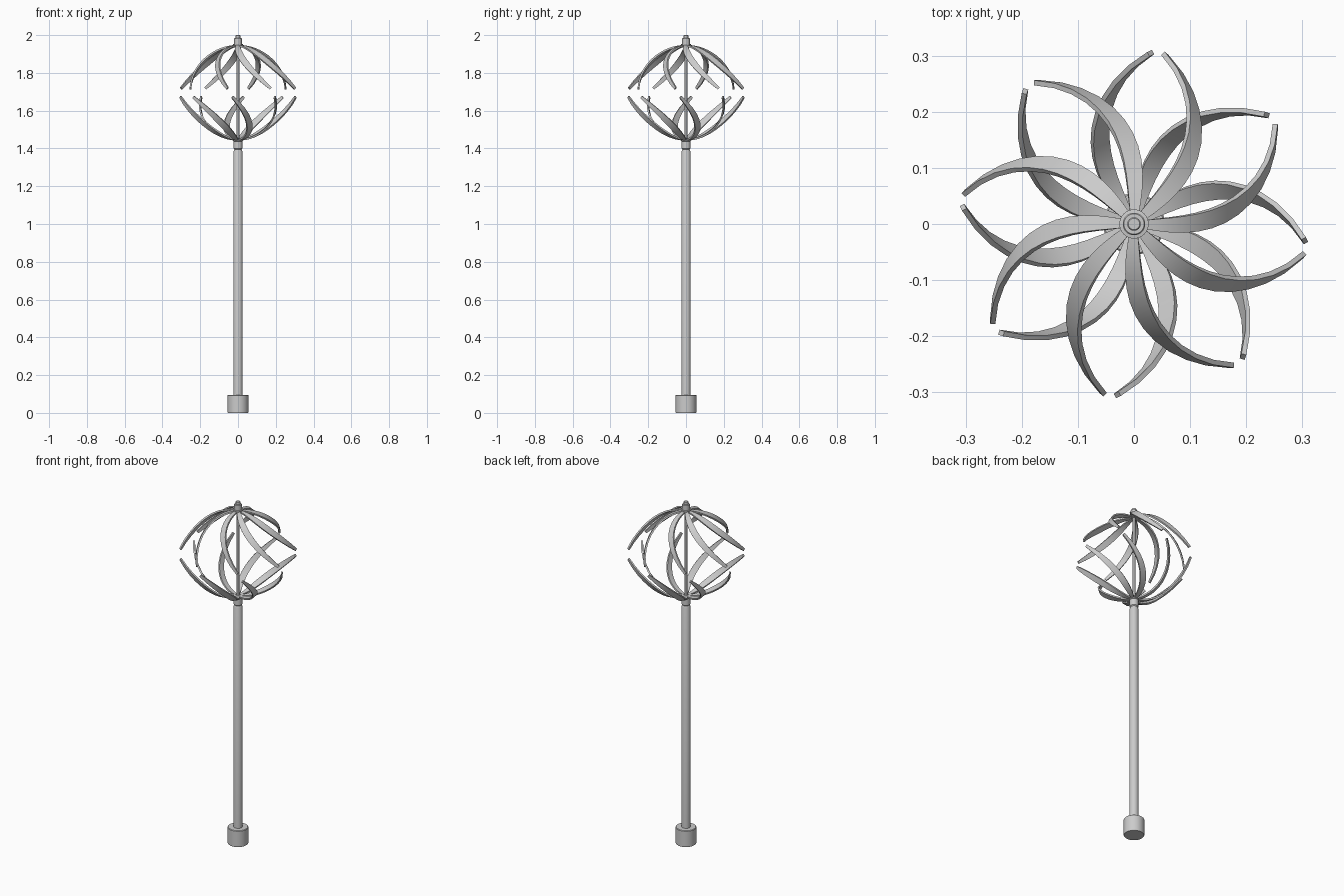
import bpy, bmesh
from math import sin, cos, pi, radians
from mathutils import Vector

if "Cube" in bpy.data.objects:
    bpy.data.objects.remove(bpy.data.objects["Cube"])

ZC, HALF = 1.695, 0.249              # mid height of the globe, height to blade roots
REACH, DROP = 0.306, 2.42            # blade reach and parabolic droop
SWEEP, TWIST = 37, 45                # sweep around the axis, pitch at the tip (degrees)
STEPS = 12


def finish(name, bm, angle=30):
    bmesh.ops.recalc_face_normals(bm, faces=bm.faces)
    me = bpy.data.meshes.new(name)
    bm.to_mesh(me)
    bm.free()
    ob = bpy.data.objects.new(name, me)
    bpy.context.collection.objects.link(ob)
    bpy.ops.object.select_all(action='DESELECT')
    ob.select_set(True)
    bpy.context.view_layer.objects.active = ob
    bpy.ops.object.shade_smooth_by_angle(angle=radians(angle))
    return ob


def lathe(name, profile, sides=32):
    """Closed solid of revolution from (radius, z) points."""
    bm = bmesh.new()
    rings = [[bm.verts.new((r * cos(2 * pi * i / sides), r * sin(2 * pi * i / sides), z))
              for i in range(sides)] for r, z in profile]
    for a, b in zip(rings, rings[1:]):
        for i in range(sides):
            j = (i + 1) % sides
            bm.faces.new((a[i], a[j], b[j], b[i]))
    bm.faces.new(rings[0])
    bm.faces.new(rings[-1])
    return finish(name, bm)


def blade_point(t, up, tip_angle):
    r = 0.015 + (REACH - 0.015) * t
    theta = radians(tip_angle - up * SWEEP * (1 - t * t))
    return Vector((r * cos(theta), r * sin(theta), ZC + up * (HALF - DROP * r * r)))


def add_blade(bm, up, tip_angle):
    """Curved strap, flat at the root and pitched towards the tip."""
    rings = []
    for k in range(STEPS + 1):
        t = k / STEPS
        p = blade_point(t, up, tip_angle)
        tangent = (blade_point(t + 0.01, up, tip_angle)
                   - blade_point(t - 0.01, up, tip_angle)).normalized()
        normal = Vector((2 * DROP * p.x, 2 * DROP * p.y, up)).normalized()
        side = tangent.cross(normal).normalized()
        a = radians(TWIST * t)
        side, normal = (side * cos(a) - normal * sin(a),
                        normal * cos(a) + side * sin(a))
        w = 0.007 + 0.0105 * max(0, sin(pi * t)) ** 0.8
        h = 0.0045
        rings.append([bm.verts.new(p + side * w * i + normal * h * j)
                      for i, j in ((-1, -1), (1, -1), (1, 1), (-1, 1))])
    for a, b in zip(rings, rings[1:]):
        for i in range(4):
            j = (i + 1) % 4
            bm.faces.new((a[i], a[j], b[j], b[i]))
    bm.faces.new(rings[0])
    bm.faces.new(rings[-1])


def rotor(name, up, first_tip):
    bm = bmesh.new()
    for k in range(8):
        add_blade(bm, up, first_tip + 45 * k)
    return finish(name, bm)


# Foot and pole
lathe("ground_socket", [(0.053, 0), (0.055, 0.003), (0.055, 0.093), (0.052, 0.096)])
lathe("pole", [(0.0245, 0.09), (0.0245, 1.383), (0.018, 1.398)])

# Spindle and hubs
lathe("spindle", [(0.007, 1.39), (0.007, 1.96)], 20)
lathe("lower_hub", [(0.019, 1.395), (0.0235, 1.4), (0.0235, 1.438), (0.026, 1.439), (0.026, 1.449)])
lathe("upper_hub", [(0.026, 1.941), (0.026, 1.953), (0.02, 1.954), (0.02, 1.983), (0.018, 1.985)])
lathe("top_cap", [(0.012, 1.98), (0.012, 1.998), (0.01, 2.0)], 24)

# Two counter-turning sets of eight blades
rotor("upper_blades", 1, 34.6)
rotor("lower_blades", -1, 39.4)
